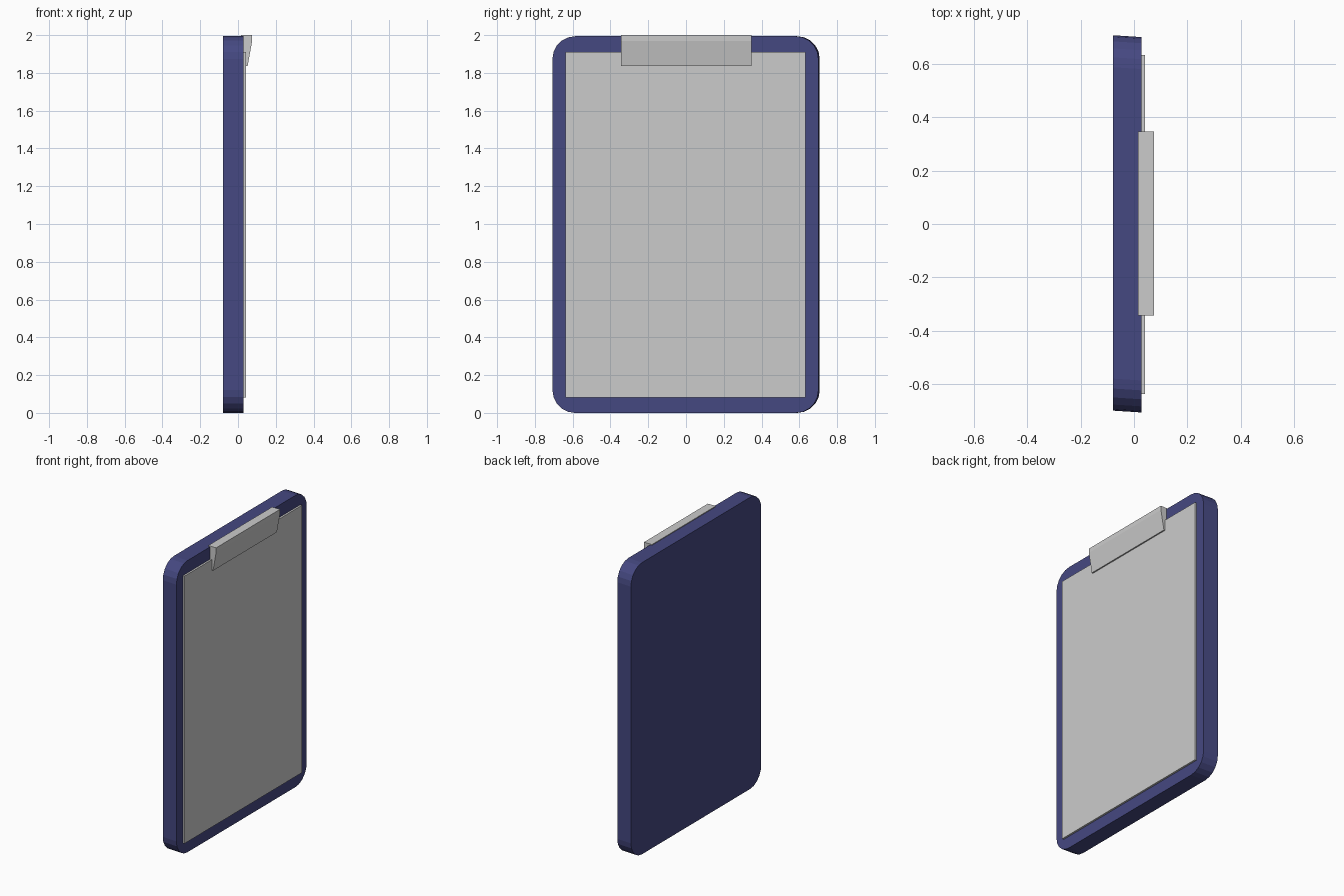
import bpy, bmesh
from math import sin, cos, pi

if "Cube" in bpy.data.objects:
    bpy.data.objects.remove(bpy.data.objects["Cube"])


def prism(name, start, end, color=None):
    """Solid joining two matching outlines."""
    bm = bmesh.new()
    a = [bm.verts.new(p) for p in start]
    b = [bm.verts.new(p) for p in end]
    n = len(a)
    bm.faces.new(a[::-1])
    bm.faces.new(b)
    for i in range(n):
        j = (i + 1) % n
        bm.faces.new((a[i], a[j], b[j], b[i]))
    bmesh.ops.recalc_face_normals(bm, faces=bm.faces)
    mesh = bpy.data.meshes.new(name)
    bm.to_mesh(mesh)
    bm.free()
    obj = bpy.data.objects.new(name, mesh)
    bpy.context.collection.objects.link(obj)
    if color:
        mat = bpy.data.materials.new(name + "_color")
        mat.diffuse_color = color
        mat.use_nodes = True
        mat.node_tree.nodes["Principled BSDF"].inputs["Base Color"].default_value = mat.diffuse_color
        mesh.materials.append(mat)
    return obj


def rounded_rect(x, y_mid, half_w, z0, z1, r, seg=5):
    """Rounded rectangle outline in the YZ plane."""
    corners = [(half_w - r, z1 - r), (r - half_w, z1 - r),
               (r - half_w, z0 + r), (half_w - r, z0 + r)]
    return [(x, y_mid + cy + r * cos((k + i / seg) * pi / 2),
             cz + r * sin((k + i / seg) * pi / 2))
            for k, (cy, cz) in enumerate(corners) for i in range(seg + 1)]


# Backing board with rounded corners, very slightly skewed
prism("board",
      rounded_rect(-0.079, 0.004, 0.704, 0.0, 1.994, 0.12),
      rounded_rect(0.029, -0.003, 0.704, 0.0, 1.994, 0.12),
      (0.06, 0.065, 0.22, 1))

# Sheet of paper
sheet = [(-0.637, 0.082), (0.633, 0.082), (0.633, 1.91), (-0.637, 1.91)]
prism("paper", [(0.02, y, z) for y, z in sheet],
      [(0.042, y, z) for y, z in sheet])

# Wedge-shaped clip
profile = [(0.015, 2.0), (0.075, 2.0), (0.075, 1.97),
           (0.051, 1.837), (0.04, 1.837)]
prism("clip", [(x, -0.343, z) for x, z in profile],
      [(x, 0.347, z) for x, z in profile])
